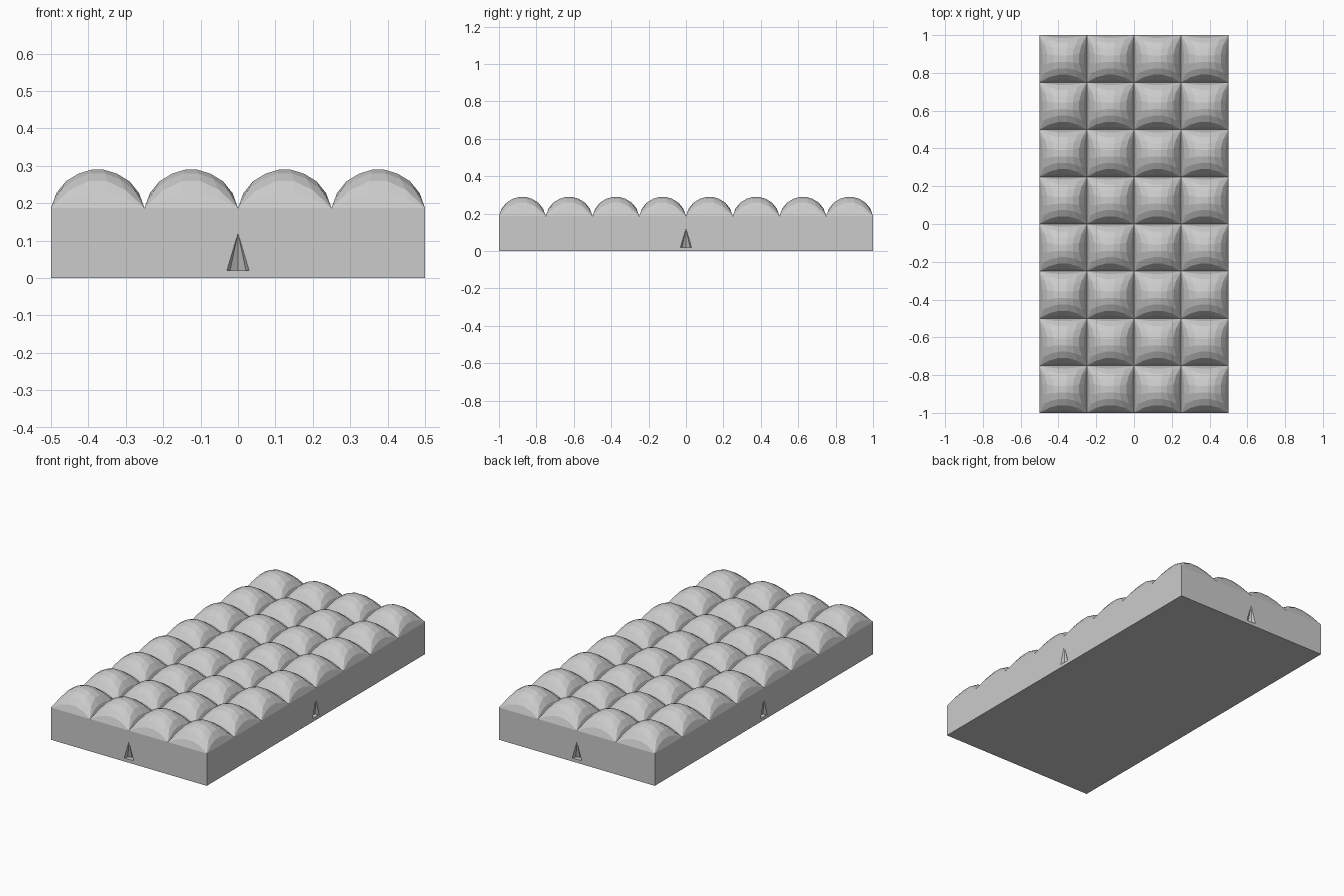
import bpy, bmesh
from mathutils import Matrix, Vector

if "Cube" in bpy.data.objects:
    bpy.data.objects.remove(bpy.data.objects["Cube"])

TILE, HALF, RIM = 0.25, 0.125, 0.187
STEPS = [-1, -0.6, -0.2, 0.2, 0.6, 1]


def cap_point(a, b):
    """Point on the crown of one cushion, a and b run from -1 to 1."""
    return Vector((a * (HALF - 0.042 * (1 - b * b)),
                   b * (HALF - 0.042 * (1 - a * a)),
                   RIM + 0.105 - 0.03 * (a * a + b * b) - 0.045 * a * a * b * b))


def add_strip(bm, rows):
    """Skin neighbouring rows of points with faces."""
    grid = [[bm.verts.new(p) for p in row] for row in rows]
    for r0, r1 in zip(grid, grid[1:]):
        for i in range(len(r0) - 1):
            bm.faces.new((r0[i], r0[i + 1], r1[i + 1], r1[i]))


def add_cushion(bm, centre):
    # Crown
    add_strip(bm, [[cap_point(a, b) + centre for a in STEPS] for b in STEPS])
    # Four steep bulging skirts down to the square outline
    for k in range(4):
        turn = Matrix.Rotation(k * 1.5707963, 3, 'Z')
        top = [cap_point(t, -1) for t in STEPS]
        low = [Vector((p.x, -HALF, RIM)) for p in top]
        mid = [(p + q) / 2 + Vector((0, -0.006, 0.004)) * (1 - t * t)
               for p, q, t in zip(top, low, STEPS)]
        add_strip(bm, [[turn @ p + centre for p in row] for row in (low, mid, top)])


# Bar: 4 x 8 cushions, then walls and floor
bm = bmesh.new()
for ix in range(4):
    for iy in range(8):
        add_cushion(bm, Vector(((ix - 1.5) * TILE, (iy - 3.5) * TILE, 0)))
bmesh.ops.remove_doubles(bm, verts=bm.verts, dist=0.0005)
rim = [e for e in bm.edges if e.is_boundary]
new = bmesh.ops.extrude_edge_only(bm, edges=rim)["geom"]
for v in new:
    if isinstance(v, bmesh.types.BMVert):
        v.co.z = 0
bmesh.ops.holes_fill(bm, edges=[e for e in bm.edges if e.is_boundary], sides=0)
bmesh.ops.recalc_face_normals(bm, faces=bm.faces)
mesh = bpy.data.meshes.new("cushioned_bar")
bm.to_mesh(mesh)
bm.free()
bar = bpy.data.objects.new("cushioned_bar", mesh)
bpy.context.collection.objects.link(bar)

# Conical notches carved into the middle of each side
bm = bmesh.new()
for x, y in ((0.5, 0), (-0.5, 0), (0, 1), (0, -1)):
    bmesh.ops.create_cone(bm, cap_ends=True, segments=8, radius1=0.03, radius2=0,
                          depth=0.1, matrix=Matrix.Translation((x, y, 0.07)))
bmesh.ops.remove_doubles(bm, verts=bm.verts, dist=0.0001)
mesh = bpy.data.meshes.new("notch_cutter")
bm.to_mesh(mesh)
bm.free()
cutter = bpy.data.objects.new("notch_cutter", mesh)
cutter.hide_render = True
bpy.context.collection.objects.link(cutter)

cut = bar.modifiers.new("notches", 'BOOLEAN')
cut.operation, cut.solver, cut.object = 'DIFFERENCE', 'EXACT', cutter
bpy.context.view_layer.objects.active = bar
bpy.ops.object.modifier_apply(modifier=cut.name)
bpy.data.objects.remove(cutter)
